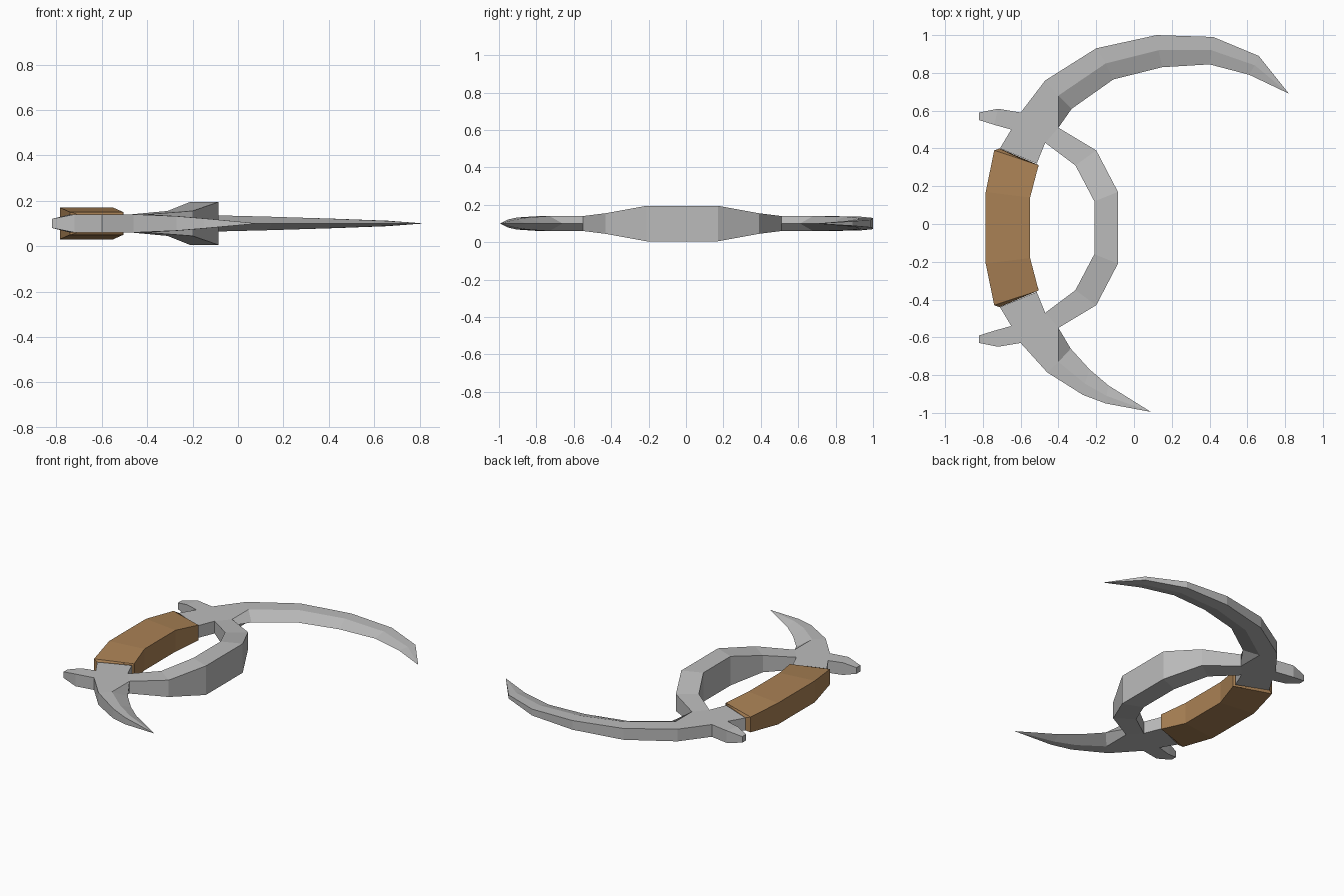
import bpy
import bmesh

MID_Z = 0.1        # height of the flat mid plane
AXIS_Y = -0.02     # mirror line of the grip and guard

cube = bpy.data.objects.get("Cube")
if cube:
    bpy.data.objects.remove(cube, do_unlink=True)


def make_material(name, colour):
    mat = bpy.data.materials.new(name)
    mat.use_nodes = True
    mat.diffuse_color = (*colour, 1)
    mat.node_tree.nodes["Principled BSDF"].inputs["Base Color"].default_value = (*colour, 1)
    return mat


steel = make_material("steel grey", (0.50, 0.50, 0.50))
wood = make_material("wood brown", (0.40, 0.22, 0.09))


def flip(points):
    return [(x, 2 * AXIS_Y - y) for x, y in points]


def finish(name, bm, mat):
    bmesh.ops.remove_doubles(bm, verts=bm.verts, dist=0.0005)
    bmesh.ops.recalc_face_normals(bm, faces=bm.faces)
    mesh = bpy.data.meshes.new(name)
    bm.to_mesh(mesh)
    bm.free()
    mesh.materials.append(mat)
    obj = bpy.data.objects.new(name, mesh)
    bpy.context.scene.collection.objects.link(obj)


def loft(name, sections, mat):
    """Skin a row of closed sections, each a list of 3D points."""
    bm = bmesh.new()
    rings = [[bm.verts.new(p) for p in s] for s in sections]
    n = len(rings[0])
    for a, b in zip(rings, rings[1:]):
        for i in range(n):
            j = (i + 1) % n
            bm.faces.new((a[i], a[j], b[j], b[i]))
    bm.faces.new(rings[0])
    bm.faces.new(rings[-1])
    bmesh.ops.dissolve_degenerate(bm, dist=0.0005, edges=bm.edges)
    finish(name, bm, mat)


def bar(name, outer, inner, half, mat):
    """Box-section bar between an outer and an inner outline."""
    loft(name, [[(*o, MID_Z - h), (*o, MID_Z + h), (*i, MID_Z + h), (*i, MID_Z - h)]
                for o, i, h in zip(outer, inner, half)], mat)


def blade(name, back, ridge, edge, half):
    """Flat-backed blade, bevelled from the ridge to a sharp inner edge."""
    loft(name, [[(*b, MID_Z - h), (*b, MID_Z + h), (*r, MID_Z + h),
                 (*e, MID_Z), (*r, MID_Z - h)]
                for b, r, e, h in zip(back, ridge, edge, half)], steel)


def plate(name, outline, half, mat):
    bar_rings = [[(x, y, MID_Z + s * half) for x, y in outline] for s in (-1, 1)]
    loft(name, bar_rings, mat)


# Wooden grip, built as one half and mirrored end to end
grip_out = [(-0.712, 0.40), (-0.74, 0.39), (-0.785, 0.17)]
grip_in = [(-0.507, 0.302), (-0.505, 0.312), (-0.55, 0.14)]
grip_half = [0.042, 0.05, 0.07]
bar("grip", grip_out + flip(grip_out)[::-1], grip_in + flip(grip_in)[::-1],
    grip_half + grip_half[::-1], wood)

# Curved knuckle guard, widest in the middle
guard_out = [(-0.40, 0.51), (-0.20, 0.39), (-0.085, 0.17)]
guard_in = [(-0.47, 0.43), (-0.31, 0.31), (-0.21, 0.12)]
guard_half = [0.04, 0.055, 0.095]
bar("knuckle_guard", guard_out + flip(guard_out)[::-1], guard_in + flip(guard_in)[::-1],
    guard_half + guard_half[::-1], steel)

# Hubs joining grip, guard, spike and blade, with a short spike on each
hub = [(-0.60, 0.59), (-0.65, 0.50), (-0.71, 0.40), (-0.515, 0.32), (-0.47, 0.43), (-0.40, 0.51)]
spike_top = [(-0.60, 0.59), (-0.72, 0.61), (-0.82, 0.59)]
spike_low = [(-0.65, 0.50), (-0.74, 0.525), (-0.82, 0.55)]
for side, place in (("rear", list), ("front", flip)):
    plate(side + "_hub", place(hub), 0.04, steel)
    bar(side + "_spike", place(spike_top), place(spike_low), [0.04, 0.04, 0.02], steel)

# Long rear blade
tip = (0.82, 0.69)
blade("rear_blade",
      [(-0.60, 0.59), (-0.47, 0.76), (-0.20, 0.93), (0.12, 1.0), (0.42, 0.99), (0.66, 0.89), tip],
      [(-0.40, 0.51), (-0.40, 0.68), (-0.15, 0.85), (0.13, 0.92), (0.41, 0.92), (0.64, 0.84), tip],
      [(-0.40, 0.51), (-0.33, 0.61), (-0.11, 0.765), (0.15, 0.83), (0.40, 0.845), (0.61, 0.79), tip],
      [0.04, 0.04, 0.037, 0.03, 0.021, 0.012, 0])

# Short front blade
tip = (0.09, -0.995)
blade("front_blade",
      [(-0.60, -0.63), (-0.46, -0.785), (-0.27, -0.905), (-0.15, -0.95), tip],
      [(-0.40, -0.55), (-0.40, -0.73), (-0.26, -0.845), (-0.145, -0.91), tip],
      [(-0.40, -0.55), (-0.335, -0.66), (-0.235, -0.77), (-0.135, -0.855), tip],
      [0.04, 0.04, 0.032, 0.022, 0])
